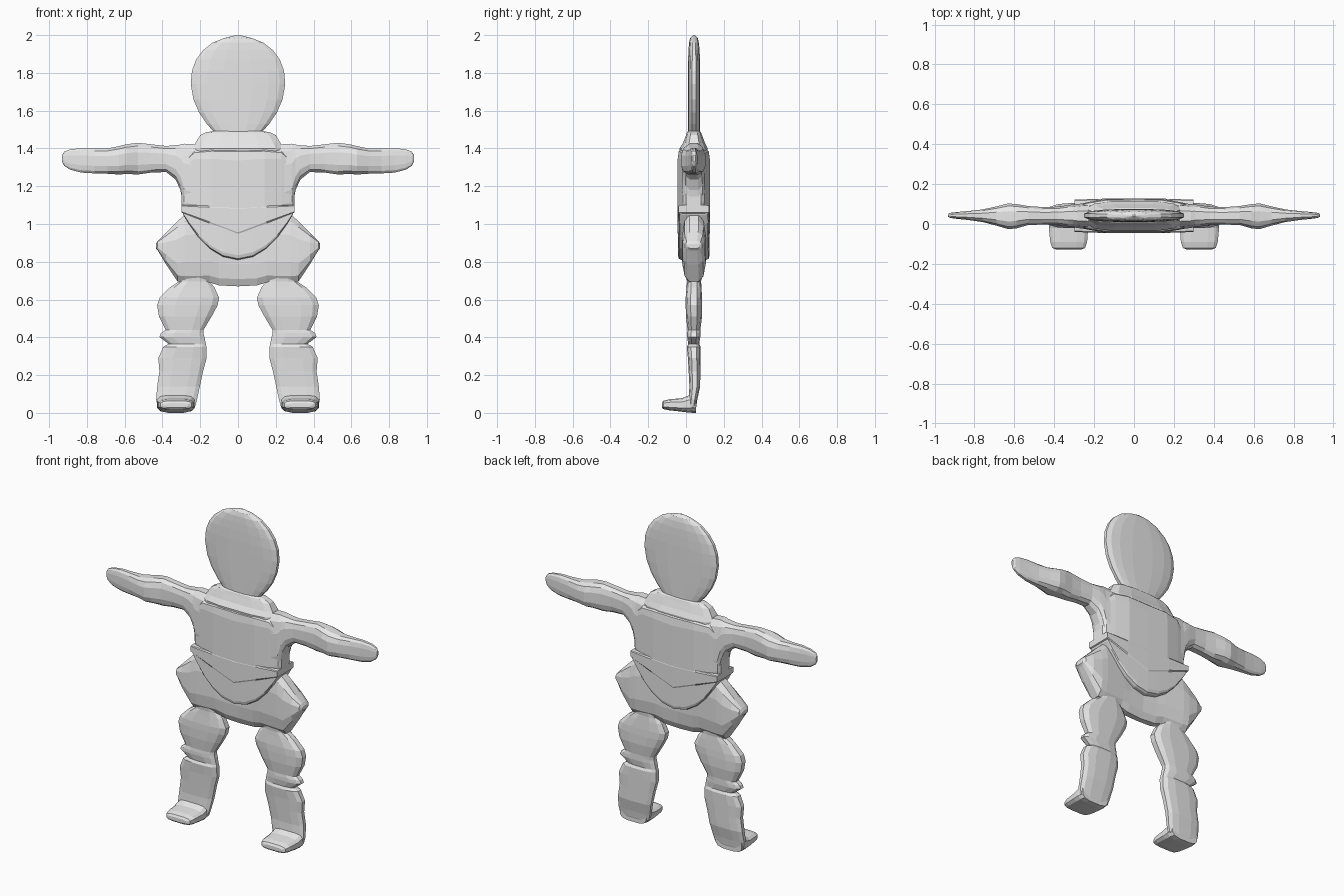
import bpy, bmesh, math

grey = bpy.data.materials.new("light grey")
grey.diffuse_color = (0.8, 0.8, 0.8, 1)


def ring(n, e):
    """Rounded-box outline reaching -1..1 in both directions."""
    pts = []
    for i in range(n):
        a = 2 * math.pi * (i + 0.5) / n
        c, s = math.cos(a), math.sin(a)
        pts.append((math.copysign(abs(c) ** e, c), math.copysign(abs(s) ** e, s)))
    m = max(p[0] for p in pts)
    return [(u / m, v / m) for u, v in pts]


def loft(name, axis, rows, e=0.6, n=12, side=1):
    """Skin rows of (position, u_low, u_high, v_low, v_high) along an axis."""
    place = {"x": lambda t, u, v: (t, v, u),
             "y": lambda t, u, v: (u, t, v),
             "z": lambda t, u, v: (u, v, t)}[axis]
    bm = bmesh.new()
    loops = []
    for t, u0, u1, v0, v1 in rows:
        loop = []
        for u, v in ring(n, e):
            x, y, z = place(t, (u0 + u1) / 2 + u * (u1 - u0) / 2,
                            (v0 + v1) / 2 + v * (v1 - v0) / 2)
            loop.append(bm.verts.new((x * side, y, z)))
        loops.append(loop)
    for a, b in zip(loops, loops[1:]):
        for i in range(n):
            j = (i + 1) % n
            bm.faces.new((a[i], a[j], b[j], b[i]))
    bm.faces.new(loops[0])
    bm.faces.new(loops[-1])
    bmesh.ops.recalc_face_normals(bm, faces=bm.faces)
    me = bpy.data.meshes.new(name)
    bm.to_mesh(me)
    bm.free()
    me.materials.append(grey)
    ob = bpy.data.objects.new(name, me)
    bpy.context.collection.objects.link(ob)
    return ob


def both(half):
    """Mirror rows running outward along x from the middle."""
    return [(-r[0],) + r[1:] for r in reversed(half) if r[0] > 0] + half


def centred(rows):
    """Rows of (z, half width, y_low, y_high), symmetric in x."""
    return [(z, -w, w, a, b) for z, w, a, b in rows]


# Flat oval head
loft("head", "z", centred([
    (1.44, 0.13, 0.01, 0.075), (1.49, 0.13, 0.01, 0.075), (1.53, 0.165, 0.01, 0.075),
    (1.59, 0.206, 0.01, 0.075), (1.66, 0.236, 0.01, 0.075), (1.74, 0.25, 0.01, 0.075),
    (1.81, 0.244, 0.01, 0.075), (1.87, 0.222, 0.011, 0.074), (1.92, 0.185, 0.013, 0.072),
    (1.96, 0.135, 0.016, 0.068), (1.985, 0.07, 0.022, 0.062), (2.0, 0.01, 0.038, 0.046)]),
    e=0.75, n=16)

# Collar and shoulder yoke
loft("collar", "z", centred([
    (1.36, 0.25, -0.03, 0.11), (1.40, 0.24, -0.035, 0.115), (1.43, 0.225, -0.015, 0.10),
    (1.47, 0.20, 0.0, 0.085), (1.485, 0.17, 0.005, 0.08), (1.492, 0.13, 0.012, 0.073)]))

# Arms with shoulders in one span
loft("arms", "x", both([
    (0.0, 1.02, 1.41, -0.03, 0.11), (0.2, 1.03, 1.42, -0.03, 0.11),
    (0.285, 1.08, 1.425, -0.02, 0.10), (0.305, 1.18, 1.42, -0.015, 0.098),
    (0.33, 1.235, 1.417, -0.012, 0.095), (0.38, 1.275, 1.413, -0.005, 0.087),
    (0.46, 1.272, 1.422, -0.003, 0.085), (0.53, 1.262, 1.43, -0.005, 0.09),
    (0.59, 1.265, 1.422, -0.022, 0.10), (0.63, 1.262, 1.412, -0.026, 0.103),
    (0.69, 1.266, 1.40, -0.008, 0.088), (0.76, 1.268, 1.40, 0.01, 0.073),
    (0.83, 1.272, 1.402, 0.02, 0.065), (0.89, 1.288, 1.395, 0.026, 0.06),
    (0.92, 1.308, 1.383, 0.03, 0.056), (0.932, 1.33, 1.365, 0.036, 0.05)]), e=0.7)

# Vest with a flat middle panel and sloping sides
loft("vest", "x", both([
    (0.0, 0.94, 1.40, -0.045, 0.127), (0.14, 1.01, 1.40, -0.044, 0.126),
    (0.23, 1.055, 1.39, -0.028, 0.11), (0.285, 1.08, 1.34, -0.015, 0.097),
    (0.298, 1.09, 1.25, 0.0, 0.08)]), e=0.25)

# Pointed hem band and rounded apron under it
loft("vest_hem", "x", both([
    (0.0, 0.937, 1.10, -0.046, 0.128), (0.15, 1.0, 1.10, -0.045, 0.127),
    (0.298, 1.06, 1.10, -0.04, 0.122)]), e=0.2)
loft("apron", "x", both([
    (0.0, 0.81, 1.02, -0.043, 0.125), (0.08, 0.827, 1.03, -0.042, 0.124),
    (0.15, 0.87, 1.04, -0.04, 0.122), (0.21, 0.93, 1.05, -0.038, 0.12),
    (0.26, 1.0, 1.07, -0.036, 0.118), (0.29, 1.05, 1.085, -0.034, 0.116)]), e=0.2)

# Wide hips
loft("hips", "x", both([
    (0.0, 0.67, 1.06, 0.0, 0.085), (0.1, 0.675, 1.06, -0.005, 0.09),
    (0.15, 0.69, 1.06, -0.012, 0.095), (0.28, 0.69, 1.05, -0.02, 0.105),
    (0.32, 0.695, 1.015, -0.02, 0.105), (0.38, 0.785, 0.955, -0.018, 0.10),
    (0.425, 0.86, 0.91, -0.005, 0.085), (0.435, 0.87, 0.895, 0.01, 0.07)]), e=0.7)

leg_rows = [
    (0.74, 0.17, 0.31, 0.0, 0.085), (0.695, 0.15, 0.315, 0.005, 0.08),
    (0.665, 0.125, 0.36, 0.003, 0.082), (0.61, 0.10, 0.415, -0.002, 0.085),
    (0.57, 0.108, 0.428, -0.002, 0.086), (0.51, 0.14, 0.418, 0.0, 0.085),
    (0.44, 0.182, 0.383, 0.008, 0.076), (0.422, 0.183, 0.408, 0.006, 0.076),
    (0.402, 0.178, 0.416, 0.006, 0.076), (0.365, 0.17, 0.368, 0.012, 0.07),
    (0.35, 0.167, 0.395, 0.004, 0.078), (0.29, 0.166, 0.422, 0.01, 0.077),
    (0.22, 0.185, 0.416, 0.014, 0.076), (0.14, 0.202, 0.428, 0.018, 0.075),
    (0.07, 0.217, 0.433, 0.014, 0.06), (0.03, 0.228, 0.425, 0.01, 0.054),
    (0.008, 0.26, 0.395, 0.015, 0.048)]
foot_rows = [
    (-0.128, 0.265, 0.39, 0.028, 0.052), (-0.12, 0.245, 0.41, 0.02, 0.064),
    (-0.09, 0.235, 0.42, 0.014, 0.072), (-0.02, 0.23, 0.427, 0.006, 0.078),
    (0.02, 0.23, 0.428, 0.001, 0.095), (0.052, 0.24, 0.42, 0.0, 0.10)]

# Legs and feet on both sides
for label, side in (("right", -1), ("left", 1)):
    loft(label + "_leg", "z", leg_rows, e=0.7, side=side)
    loft(label + "_foot", "y", foot_rows, e=0.6, side=side)
